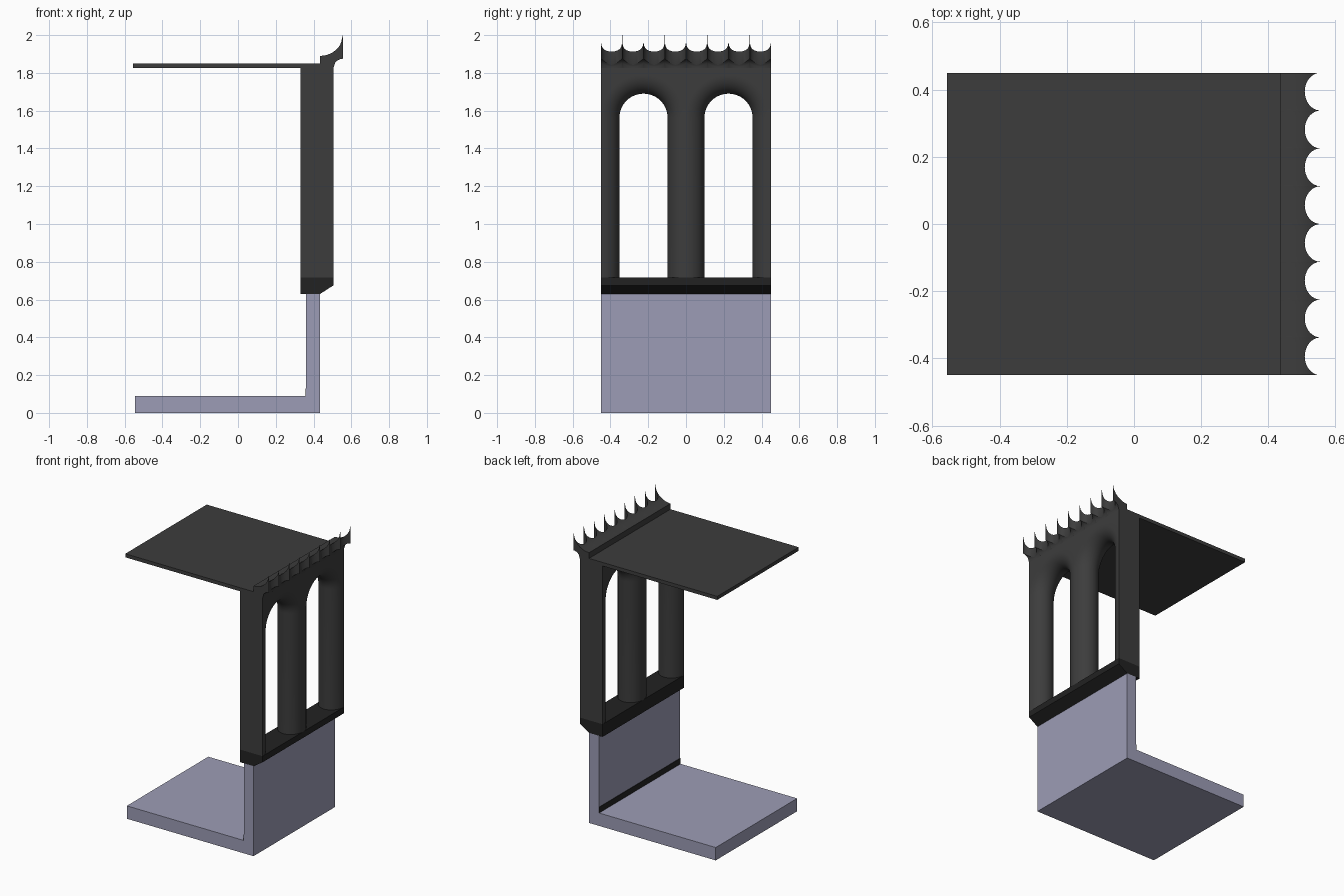
import bpy, bmesh, math

if "Cube" in bpy.data.objects:
    bpy.data.objects.remove(bpy.data.objects["Cube"])

W = 0.45            # half width in y
X0, X1 = 0.33, 0.505  # arcade back and front planes


def material(name, rgb):
    m = bpy.data.materials.new(name)
    m.diffuse_color = (*rgb, 1)
    m.use_nodes = True
    m.node_tree.nodes["Principled BSDF"].inputs["Base Color"].default_value = m.diffuse_color
    return m


lavender = material("lavender wall", (0.335, 0.335, 0.465))
charcoal = material("charcoal stone", (0.046, 0.046, 0.046))
dark = material("dark trim", (0.016, 0.016, 0.016))


def finish(bm, name, mat, smooth=False):
    bmesh.ops.remove_doubles(bm, verts=bm.verts, dist=1e-5)
    bmesh.ops.recalc_face_normals(bm, faces=bm.faces)
    me = bpy.data.meshes.new(name)
    bm.to_mesh(me)
    bm.free()
    me.materials.append(mat)
    ob = bpy.data.objects.new(name, me)
    bpy.context.collection.objects.link(ob)
    if smooth:
        bpy.ops.object.select_all(action='DESELECT')
        ob.select_set(True)
        bpy.context.view_layer.objects.active = ob
        bpy.ops.object.shade_smooth_by_angle(angle=math.radians(35))
    return ob


def loft(bm, rows, closed=False):
    """Quads between successive rows of points."""
    vs = [[bm.verts.new(p) for p in r] for r in rows]
    n = len(vs[0])
    for a, b in zip(vs, vs[1:]):
        for i in range(n if closed else n - 1):
            j = (i + 1) % n
            bm.faces.new((a[i], a[j], b[j], b[i]))
    return vs


def prism(name, profile, mat):
    """Extrude an (x, z) profile across the full width."""
    bm = bmesh.new()
    vs = loft(bm, [[(x, y, z) for x, z in profile] for y in (-W, W)], True)
    bm.faces.new(vs[0])
    bm.faces.new(vs[1])
    return finish(bm, name, mat)


# floor slab with parapet wall, and the skirting strip inside
prism("floor_and_wall", [(-0.545, 0), (0.435, 0), (0.435, 0.63), (0.36, 0.63),
                         (0.36, 0.09), (-0.545, 0.09)], lavender)
prism("skirting", [(0.357, 0.09), (0.36, 0.09), (0.36, 0.13), (0.357, 0.13)], dark)

# window sill with sloped underside
prism("sill", [(X0, 0.63), (0.435, 0.63), (X1, 0.675), (X1, 0.718), (X0, 0.718)], dark)

# roof slab
prism("roof", [(-0.557, 1.825), (0.435, 1.825), (0.435, 1.85), (-0.557, 1.85)], charcoal)

# arcade: two arches whose reveals are rounded like columns
Z_SILL, Z_SPRING, Z_TOP = 0.718, 1.5625, 1.825
R_OUT, BULGE = 0.225, 0.0975
xm, xr = (X0 + X1) / 2, (X1 - X0) / 2
ARC, PROF = 32, 24
bm = bmesh.new()
for yc in (-W / 2, W / 2):
    rows = []
    for k in range(PROF + 1):
        a = math.pi * k / PROF
        x, r = xm - xr * math.cos(a), R_OUT - BULGE * math.sin(a)
        row = [(x, yc + r, Z_SILL)]
        for i in range(ARC + 1):
            t = math.pi * i / ARC
            row.append((x, yc + r * math.cos(t), Z_SPRING + r * math.sin(t)))
        row.append((x, yc - r, Z_SILL))
        rows.append(row)
    loft(bm, rows)
    for row in (rows[0], rows[-1]):   # flat spandrels front and back
        arc = row[1:-1]
        loft(bm, [arc, [(p[0], p[1], Z_TOP) for p in arc]])
for y in (-W, W):                     # flat ends
    loft(bm, [[(X0, y, z), (X1, y, z)] for z in (Z_SILL, Z_SPRING, Z_TOP)])
loft(bm, [[(X0, y, Z_TOP), (X1, y, Z_TOP)] for y in (-W, W)])
finish(bm, "arcade", charcoal, True)

# scalloped cresting: curved cornice with eight hollows leaving nine cusps
XB, XT = 0.435, 0.555


def crest_section(y, xo):
    pts = [(XB, 1.825), (XB, 1.89)]
    for i in range(1, 11):            # rising concave top
        x = XB + (xo - XB) * math.sin(math.pi / 2 * i / 10)
        pts.append((x, 2.0 - 0.11 * math.sqrt(max(0, 1 - ((x - XB) / (XT - XB)) ** 2))))
    for i in range(9):                # cove underneath
        x = xo + (X1 - xo) * (1 - math.cos(math.pi / 2 * i / 8))
        c = (XT - x) / (XT - X1)
        pts.append((x, 1.825 + 0.05 * math.sqrt(max(0, 1 - c * c))))
    pts[-1] = (X1, 1.825)
    return [(x, y, z) for x, z in pts]


BAYS, STEPS = 8, 16
half = W / BAYS
rows = []
for b in range(BAYS):
    yc = -W + half * (2 * b + 1)
    for i in range(STEPS + (b == BAYS - 1)):
        t = -math.pi / 2 + math.pi * i / STEPS
        rows.append(crest_section(yc + half * math.sin(t), XT - 0.047 * math.cos(t)))
bm = bmesh.new()
vs = loft(bm, rows, True)
bm.faces.new(vs[0])
bm.faces.new(vs[-1])
finish(bm, "cresting", charcoal, True)
